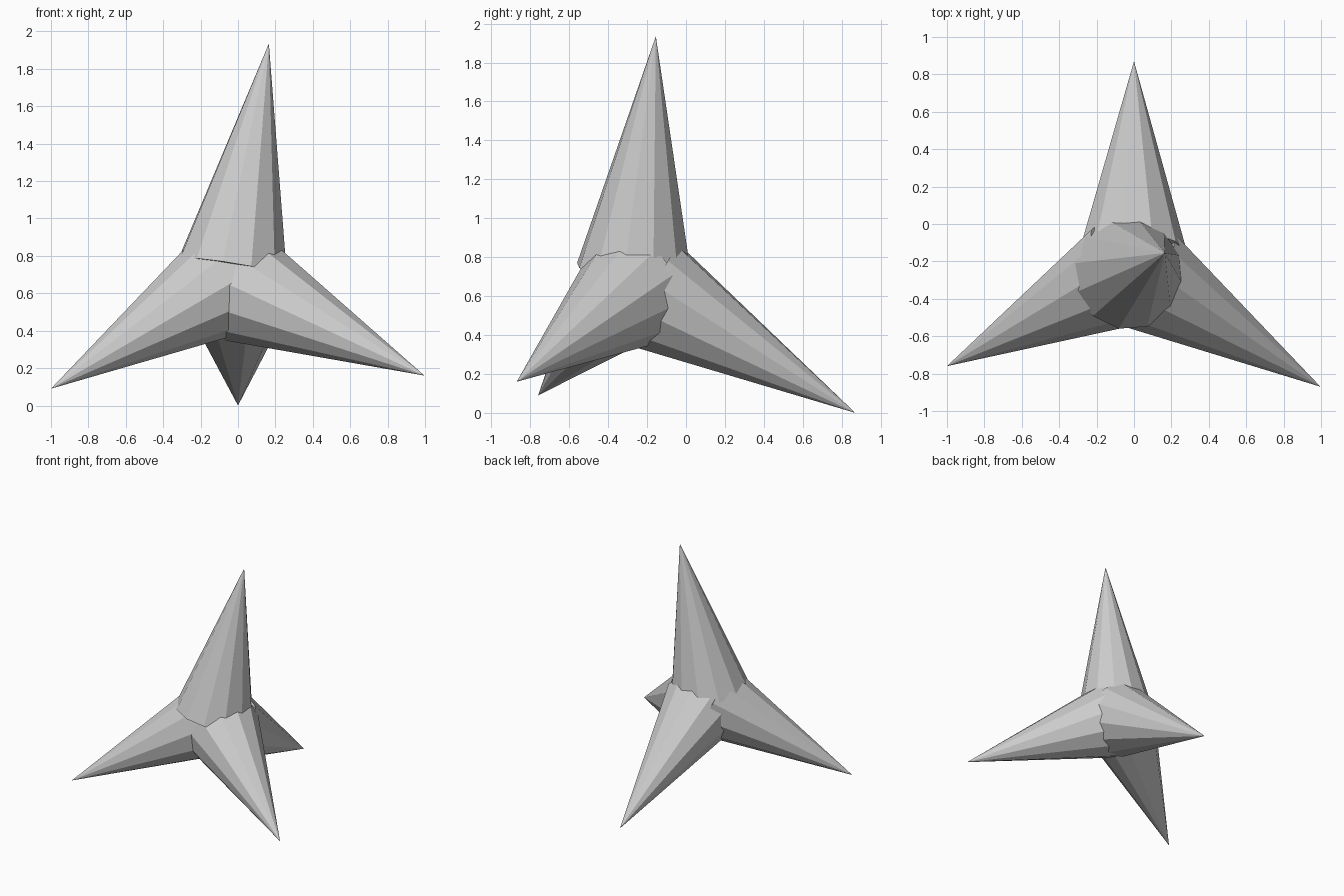
import bpy, bmesh
from math import radians, cos, sin
from mathutils import Vector

if "Cube" in bpy.data.objects:
    bpy.data.objects.remove(bpy.data.objects["Cube"])

SIDES = 12
RADIUS = 0.30


def spike(name, tip, base, phase, ref):
    """Flat-shaded cone from a base centre to a tip; phase turns its facets."""
    tip, base = Vector(tip), Vector(base)
    axis = (base - tip).normalized()
    ref = Vector(ref)
    u = (ref - axis * ref.dot(axis)).normalized()
    v = axis.cross(u)
    bm = bmesh.new()
    apex = bm.verts.new(tip)
    ring = []
    for k in range(SIDES):
        a = radians(phase + 360 * k / SIDES)
        ring.append(bm.verts.new(base + RADIUS * (u * cos(a) + v * sin(a))))
    for k in range(SIDES):
        bm.faces.new((apex, ring[k], ring[(k + 1) % SIDES]))
    bm.faces.new(ring)
    bmesh.ops.recalc_face_normals(bm, faces=bm.faces[:])
    mesh = bpy.data.meshes.new(name)
    bm.to_mesh(mesh)
    bm.free()
    obj = bpy.data.objects.new(name, mesh)
    bpy.context.collection.objects.link(obj)
    return obj


# Upright spike
spike("top_spike", (0.165, -0.155, 1.935), (-0.03, -0.266, 0.735), 10, (1, 0, 0))
# Three spikes it stands on
spike("left_spike", (-1.0, -0.76, 0.09), (-0.052, -0.256, 0.668), 20, (0, 0, 1))
spike("right_spike", (0.997, -0.87, 0.16), (0.036, -0.272, 0.624), 10, (0, 0, 1))
spike("back_spike", (0.0, 0.87, 0.0), (-0.008, -0.188, 0.615), 10, (0, 0, 1))
